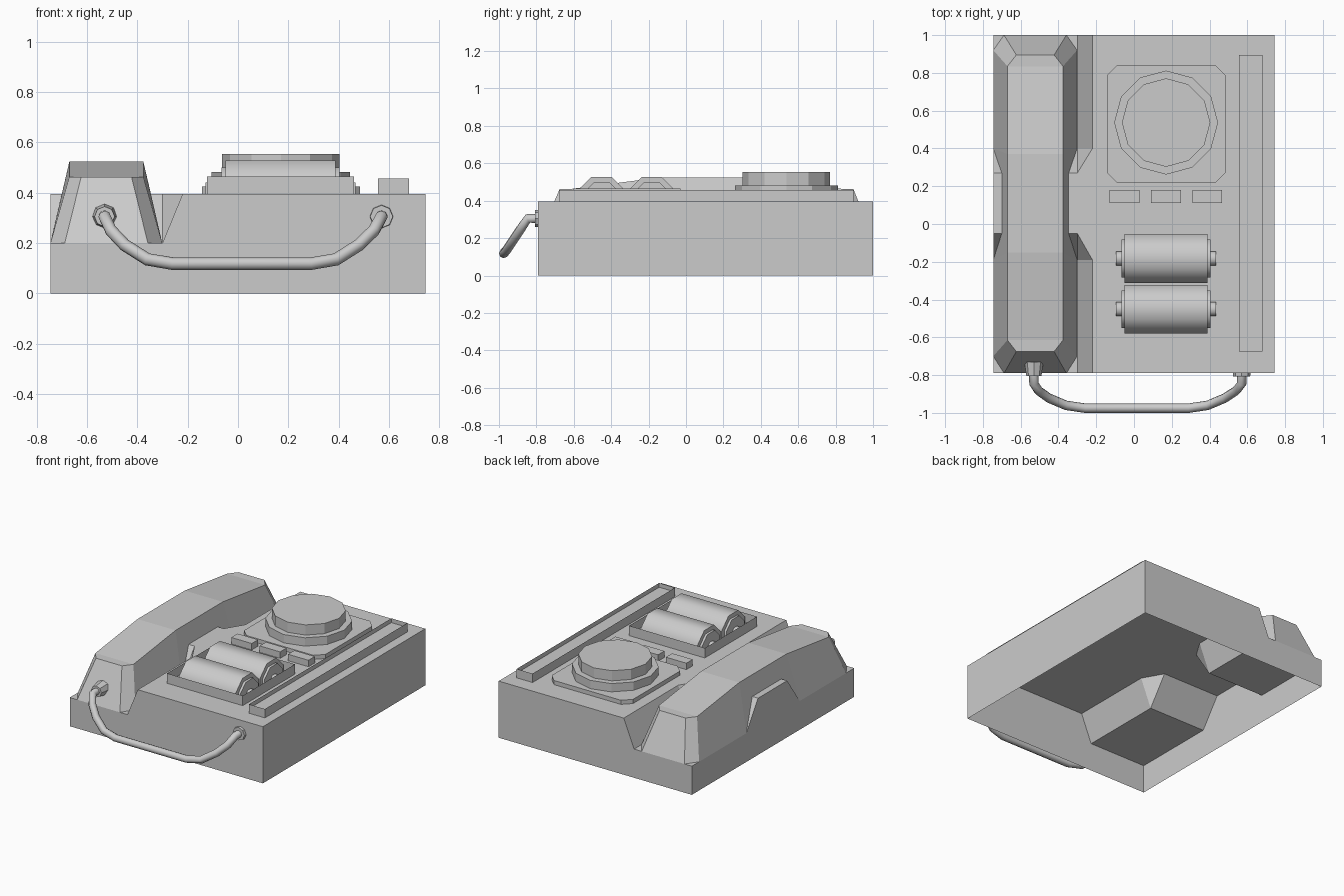
import bpy, bmesh, math

if "Cube" in bpy.data.objects:
    bpy.data.objects.remove(bpy.data.objects["Cube"])

L, R, FRONT, BACK = -0.745, 0.745, -0.79, 1.0
TOP, FLOOR = 0.395, 0.2


def make(name, faces, weld=True):
    """Object from a list of polygons; shared corners are welded."""
    bm = bmesh.new()
    for f in faces:
        bm.faces.new([bm.verts.new(p) for p in f])
    bmesh.ops.remove_doubles(bm, verts=bm.verts, dist=1e-4)
    bmesh.ops.recalc_face_normals(bm, faces=bm.faces)
    return finish(name, bm)


def finish(name, bm):
    mesh = bpy.data.meshes.new(name)
    bm.to_mesh(mesh)
    bm.free()
    ob = bpy.data.objects.new(name, mesh)
    bpy.context.collection.objects.link(ob)
    return ob


def block(name, outline, z1, margin=0, depth=0):
    """Prism standing on the housing, optionally with a recess in its top."""
    bm = bmesh.new()
    top = bm.faces.new([bm.verts.new((x, y, z1)) for x, y in outline])
    low = [bm.verts.new((x, y, TOP)) for x, y in outline]
    up = list(top.verts)
    for i in range(len(up)):
        j = (i + 1) % len(up)
        bm.faces.new((low[i], low[j], up[j], up[i]))
    if margin:
        bmesh.ops.inset_region(bm, faces=[top], thickness=margin, use_even_offset=True)
        ret = bmesh.ops.extrude_discrete_faces(bm, faces=[top])
        bmesh.ops.translate(bm, verts=ret["faces"][0].verts, vec=(0, 0, -depth))
        inner = ret["faces"][0]
    return finish(name, bm)


def rect(x0, x1, y0, y1):
    return [(x0, y0), (x1, y0), (x1, y1), (x0, y1)]


def cylinder(name, sides, r0, r1, a, b, axis):
    mid = [(p + q) / 2 for p, q in zip(a, b)]
    rot = (math.pi / 2, 0, 0) if axis == "y" else (0, 0, 0)
    bpy.ops.mesh.primitive_cone_add(vertices=sides, radius1=r0, radius2=r1,
                                    depth=math.dist(a, b), location=mid, rotation=rot)
    bpy.context.object.name = name


# Housing: open-bottomed shell with two handset pits and a ridge between them
faces = []
for ye, yf, yt in ((BACK, 0.40, 0.27), (FRONT, -0.19, -0.05)):
    faces += [
        [(L, ye, FLOOR), (-.30, ye, FLOOR), (-.30, yf, FLOOR), (L, yf, FLOOR)],
        [(-.30, ye, FLOOR), (-.22, ye, TOP), (-.22, yf, TOP), (-.30, yf, FLOOR)],
        [(-.30, yf, FLOOR), (-.22, yf, TOP), (-.30, yt, TOP)],
        [(L, yf, FLOOR), (-.30, yf, FLOOR), (-.30, yt, TOP), (L, yt, TOP)],
        [(L, ye, 0), (R, ye, 0), (R, ye, TOP), (-.22, ye, TOP), (-.30, ye, FLOOR), (L, ye, FLOOR)],
    ]
faces.append([(R, FRONT, 0), (R, BACK, 0), (R, BACK, TOP), (R, FRONT, TOP)])
faces.append([(L, y, z) for y, z in ((FRONT, 0), (BACK, 0), (BACK, FLOOR), (.40, FLOOR), (.27, TOP),
                                     (-.05, TOP), (-.19, FLOOR), (FRONT, FLOOR))])
faces.append([(x, y, TOP) for x, y in ((-.22, FRONT), (R, FRONT), (R, BACK), (-.22, BACK), (-.22, .40),
                                       (-.30, .27), (L, .27), (L, -.05), (-.30, -.05), (-.22, -.19))])
make("housing", faces)

# Handset: tapered, chamfered, arched over the ridge
low = [(.222, -.70, .2), (.222, -.19, .2), (.177, -.05, .395),
       (.177, .27, .395), (.222, .40, .2), (.222, .92, .2)]
high = [(.147, -.615, .463), (.147, -.15, .523), (.147, .37, .523), (.147, .835, .463)]
ends = [((.165, FRONT, .2), (.10, -.675, .463)), ((.165, BACK, .2), (.10, .895, .463))]


def flip(p):
    return (-p[0], p[1], p[2])


half = [[low[0], low[1], high[1], high[0]], [low[1], low[2], high[1]],
        [low[2], low[3], high[2], high[1]], [low[3], low[4], high[2]],
        [low[4], low[5], high[3], high[2]],
        [ends[0][0], low[0], high[0], ends[0][1]], [ends[1][0], low[5], high[3], ends[1][1]]]
faces = half + [[flip(p) for p in f] for f in half]
for a, b in zip(high, high[1:]):
    faces.append([a, b, flip(b), flip(a)])
for (a, b), h in zip(ends, (high[0], high[3])):
    faces.append([a, b, flip(b), flip(a)])
    faces.append([b, h, flip(h), flip(b)])
make("handset", faces).location.x = -0.523

# Dial: chamfered plate and two stacked discs
x0, x1, y0, y1, c = -.143, .484, .217, .843, .055
block("dial_plate", [(x0 + c, y0), (x1 - c, y0), (x1, y0 + c), (x1, y1 - c),
                     (x1 - c, y1), (x0 + c, y1), (x0, y1 - c), (x0, y0 + c)], .424)
cylinder("dial_ring", 12, .275, .275, (.17, .537, .42), (.17, .537, .482), "z")
cylinder("dial_knob", 12, .234, .234, (.17, .537, .47), (.17, .537, .553), "z")

# Buttons
for i in range(3):
    x = -.129 + i * .219
    block(f"button_{i + 1}", rect(x, x + .158, .11, .18), .44)

# Slotted rail and roller tray
block("rail", rect(.557, .68, -.675, .895), .457, .046, .03)
block("roller_tray", rect(-.124, .46, -.605, -.03), .464, .026, .064)

# Rollers: upper halves of octagonal drums with end rings and axle pins
for i, y in enumerate((-.183, -.451)):
    for part, a, xa, xb in (("drum", .129, -.05, .388), ("ring", .10, -.066, .404), ("pin", .037, -.094, .434)):
        s = a * math.tan(math.pi / 8)
        prof = [(-a, 0), (-a, s), (-s, a), (s, a), (a, s), (a, 0)]
        A = [(xa, y + u, .399 + v) for u, v in prof]
        B = [(xb, y + u, .399 + v) for u, v in prof]
        ob = make(f"roller_{part}_{i + 1}", [A, B] + [[A[k], A[k + 1], B[k + 1], B[k]] for k in range(5)])
        bpy.context.view_layer.objects.active = ob
        bpy.ops.object.select_all(action='DESELECT')
        ob.select_set(True)
        bpy.ops.object.shade_smooth_by_angle(angle=math.radians(60))

# Cord with its plug and socket
path = [(-.53, -.78, .305), (-.53, -.845, .305), (-.505, -.883, .25), (-.45, -.922, .192),
        (-.36, -.96, .135), (-.26, -.975, .118), (.29, -.975, .118), (.39, -.96, .135),
        (.48, -.922, .192), (.54, -.883, .25), (.57, -.845, .305), (.57, -.78, .305)]
cu = bpy.data.curves.new("cord", 'CURVE')
cu.dimensions = '3D'
cu.bevel_depth = .025
cu.bevel_resolution = 2
sp = cu.splines.new('POLY')
sp.points.add(len(path) - 1)
for pt, p in zip(sp.points, path):
    pt.co = (*p, 1)
cord = bpy.data.objects.new("cord", cu)
bpy.context.collection.objects.link(cord)
cylinder("cord_plug", 8, .05, .04, (-.53, -.73, .305), (-.53, -.805, .305), "y")
cylinder("cord_socket", 8, .047, .045, (.57, -.785, .305), (.57, -.808, .305), "y")
